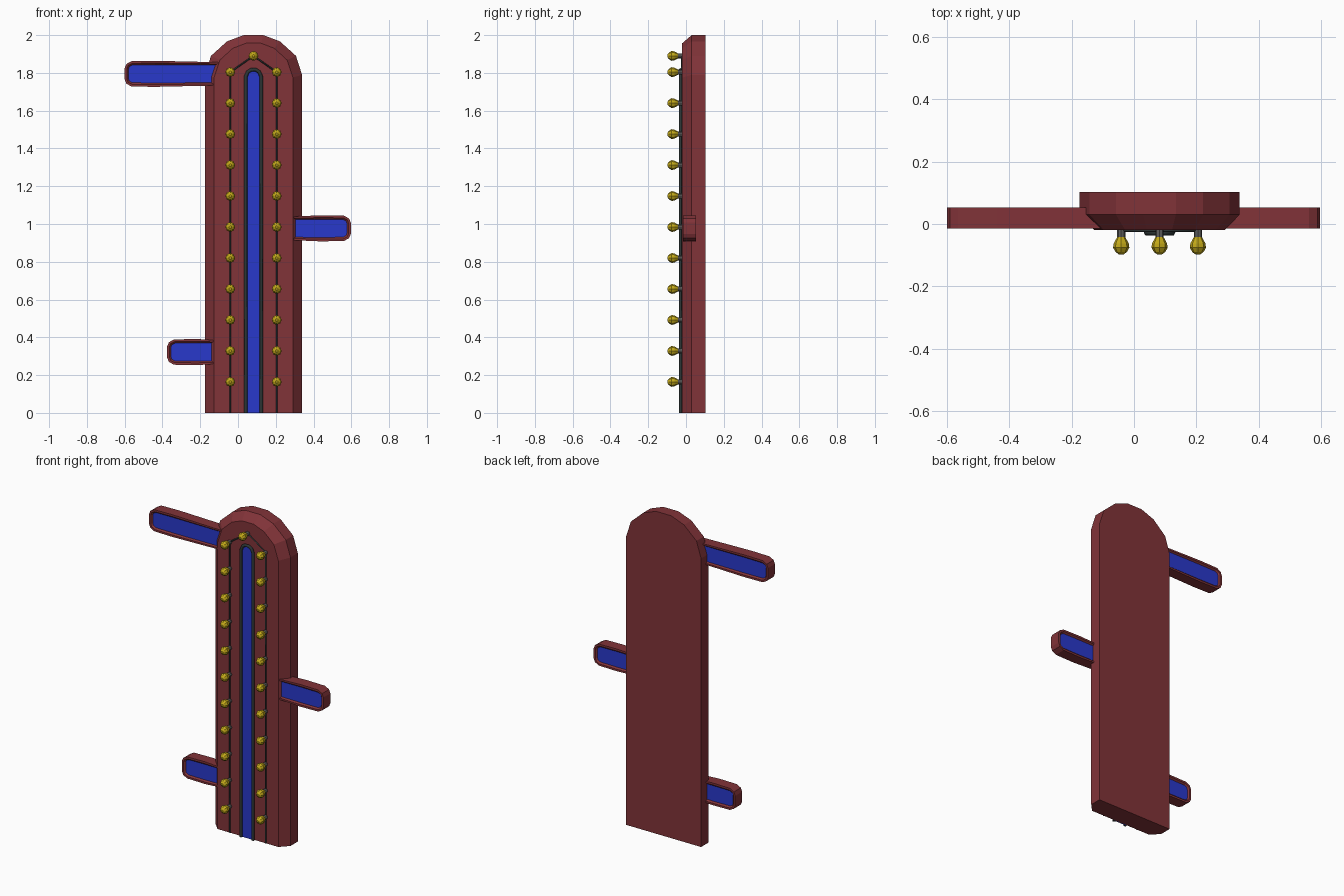
import bpy, bmesh
from math import pi, sin, cos

if "Cube" in bpy.data.objects:
    bpy.data.objects.remove(bpy.data.objects["Cube"])


def mat(name, rgb):
    m = bpy.data.materials.new(name)
    m.diffuse_color = (*rgb, 1)
    m.use_nodes = True
    m.node_tree.nodes["Principled BSDF"].inputs["Base Color"].default_value = m.diffuse_color
    return m


RED = mat("maroon_paint", (0.22, 0.033, 0.04))
BLUE = mat("blue_panel", (0.022, 0.04, 0.6))
DARK = mat("dark_trim", (0.025, 0.035, 0.035))
GREY = mat("socket_grey", (0.12, 0.12, 0.12))
GOLD = mat("bulb_yellow", (0.55, 0.4, 0.01))
CX = 0.082          # centre line of the tall board


def finish(bm, name, mats):
    bmesh.ops.recalc_face_normals(bm, faces=bm.faces)
    me = bpy.data.meshes.new(name)
    bm.to_mesh(me)
    bm.free()
    ob = bpy.data.objects.new(name, me)
    for m in mats:
        me.materials.append(m)
    bpy.context.collection.objects.link(ob)
    return ob


def loft(bm, rings):
    """Skin closed rings of points and cap both ends."""
    vs = [[bm.verts.new(p) for p in r] for r in rings]
    n = len(vs[0])
    faces = []
    for a, b in zip(vs, vs[1:]):
        for i in range(n):
            j = (i + 1) % n
            faces.append(bm.faces.new((a[i], a[j], b[j], b[i])))
    caps = [bm.faces.new(vs[0]), bm.faces.new(vs[-1])]
    return faces + caps, caps


def arch(half, y):
    """Full outline mirrored from the right-hand half, at depth y."""
    return ([(CX + x, y, z) for x, z in half] +
            [(CX - x, y, z) for x, z in reversed(half)])


def tube(name, pts, radius, res):
    cu = bpy.data.curves.new(name, 'CURVE')
    cu.dimensions = '3D'
    cu.bevel_depth = radius
    cu.bevel_resolution = res
    cu.use_fill_caps = True
    sp = cu.splines.new('POLY')
    sp.points.add(len(pts) - 1)
    for p, q in zip(sp.points, pts):
        p.co = (*q, 1)
    cu.materials.append(DARK)
    ob = bpy.data.objects.new(name, cu)
    bpy.context.collection.objects.link(ob)


# Tall arched board with chamfered front
outer = [(.257, 0), (.257, 1.79), (.225, 1.89), (.14, 1.967), (.052, 2.0)]
inner = [(.209, 0), (.209, 1.775), (.178, 1.868), (.11, 1.93), (.04, 1.957)]
bm = bmesh.new()
loft(bm, [arch(outer, .102), arch(outer, .03), arch(inner, -.02)])
finish(bm, "board", [RED])

# Central blue light strip and its tubular frame
strip = [(.04, 0), (.04, 1.785), (.028, 1.808), (.012, 1.816)]
bm = bmesh.new()
loft(bm, [arch(strip, -.018), arch(strip, -.025)])
finish(bm, "light_strip", [BLUE])
tube("strip_frame", arch([(.041, 0), (.041, 1.78), (.03, 1.805), (.013, 1.816)], -.028), .0095, 1)

# Cable running through the bulbs
tube("bulb_cable", [(CX + .123, -.021, 0), (CX + .123, -.021, 1.804), (CX, -.021, 1.89),
                    (CX - .123, -.021, 1.804), (CX - .123, -.021, 0)], .005, 0)

# Bulbs with sockets: (y, radius) profiles turned about the y axis
SOCKET = [(-.015, .013), (-.044, .013)]
BULB = [(-.042, .013), (-.062, .024), (-.076, .026), (-.09, .018), (-.098, .007)]


def turned(bm, profile, x, z, sides, index):
    rings = [[(x + r * cos(2 * pi * i / sides), y, z + r * sin(2 * pi * i / sides))
              for i in range(sides)] for y, r in profile]
    for f in loft(bm, rings)[0]:
        f.material_index = index


spots = [(CX + s * .123, .164 * k) for s in (-1, 1) for k in range(1, 12)] + [(CX, 1.89)]
bm = bmesh.new()
for x, z in spots:
    turned(bm, SOCKET, x, z, 8, 0)
    turned(bm, BULB, x, z, 8, 1)
finish(bm, "bulbs", [GREY, GOLD])


# Side arms with recessed blue panels front and back
def arm(name, root, tip, z):
    s = 1 if tip > root else -1
    half = [(root, .061), (tip - s * .16, .069), (tip - s * .036, .067),
            (tip - s * .009, .052), (tip, .03)]
    line = [(x, z + h) for x, h in half] + [(x, z - h) for x, h in reversed(half)]
    bm = bmesh.new()
    caps = loft(bm, [[(x, y, q) for x, q in line] for y in (.053, -.015)])[1]
    bmesh.ops.recalc_face_normals(bm, faces=bm.faces)
    for f in caps:
        bmesh.ops.inset_region(bm, faces=[f], thickness=.012, depth=0)
        bmesh.ops.inset_region(bm, faces=[f], thickness=.009, depth=-.009)
        f.material_index = 1
    finish(bm, name, [RED, BLUE])


arm("upper_left_arm", -.08, -.6, 1.795)
arm("middle_right_arm", .25, .597, .977)
arm("lower_left_arm", -.09, -.375, .322)
